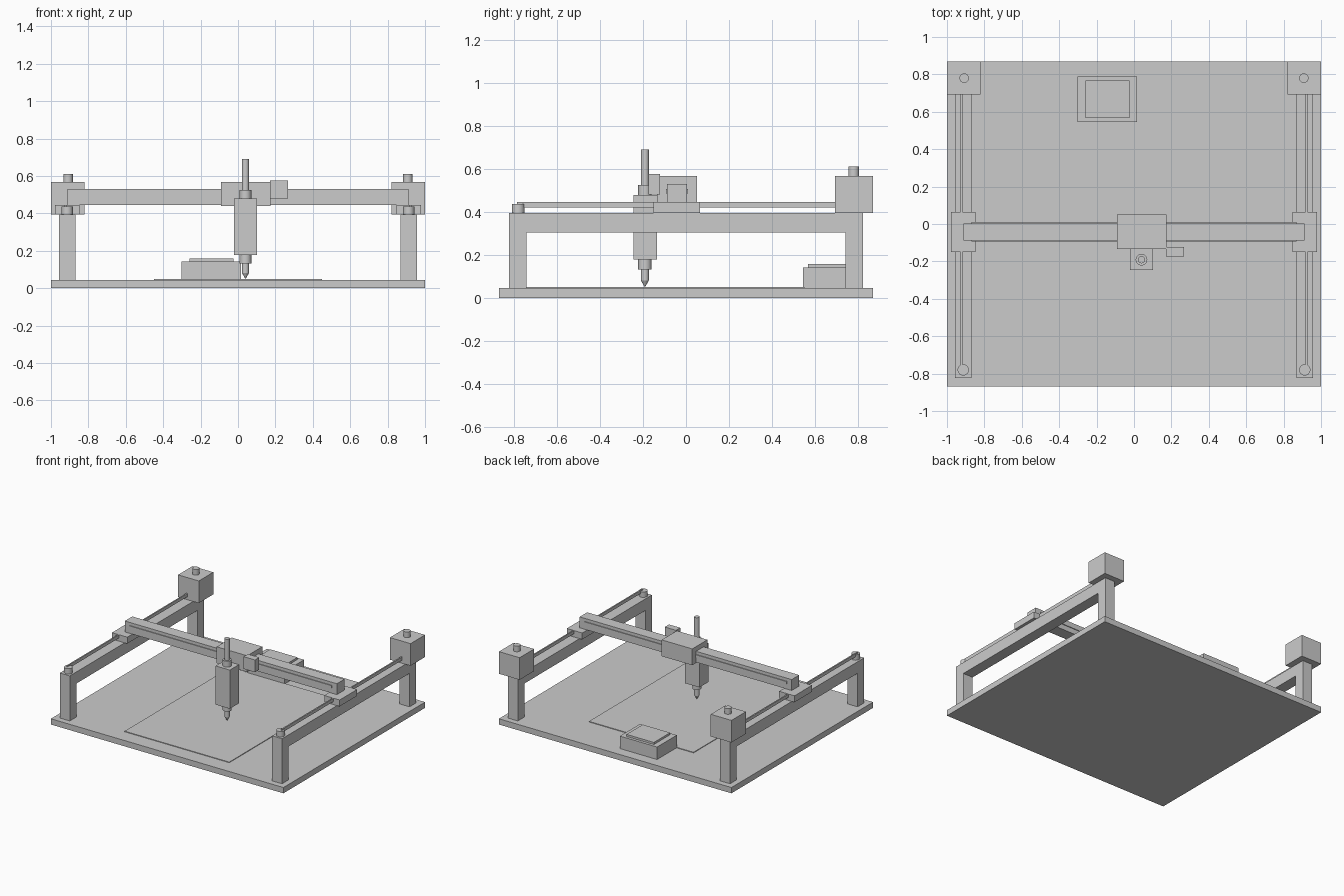
import bpy
import bmesh
import math
from mathutils import Matrix

cube = bpy.data.objects.get("Cube")
if cube:
    bpy.data.objects.remove(cube, do_unlink=True)

# Single plain grey finish
grey = bpy.data.materials.new("plain_grey")
grey.use_nodes = True
colour = (0.6, 0.6, 0.6, 1)
grey.diffuse_color = colour
grey.node_tree.nodes["Principled BSDF"].inputs["Base Color"].default_value = colour


def finish(name, bm):
    mesh = bpy.data.meshes.new(name)
    bm.to_mesh(mesh)
    bm.free()
    mesh.materials.append(grey)
    obj = bpy.data.objects.new(name, mesh)
    bpy.context.collection.objects.link(obj)
    return obj


def box(name, xs, ys, zs):
    """Box from its (min, max) extent on each axis."""
    bm = bmesh.new()
    spans = (xs, ys, zs)
    mid = [(a + b) / 2 for a, b in spans]
    size = [abs(b - a) for a, b in spans] + [1]
    bmesh.ops.create_cube(bm, size=1, matrix=Matrix.Translation(mid) @ Matrix.Diagonal(size))
    return finish(name, bm)


def rod(name, x, y, zs, r_low, r_high=None):
    """Upright cylinder or cone between two heights."""
    bm = bmesh.new()
    bmesh.ops.create_cone(
        bm, cap_ends=True, segments=32, radius1=r_low,
        radius2=r_low if r_high is None else r_high, depth=zs[1] - zs[0],
        matrix=Matrix.Translation((x, y, sum(zs) / 2)))
    obj = finish(name, bm)
    bpy.ops.object.select_all(action='DESELECT')
    obj.select_set(True)
    bpy.context.view_layer.objects.active = obj
    bpy.ops.object.shade_smooth_by_angle(angle=math.radians(40))
    return obj


def around(centre, half):
    return (centre - half, centre + half)


# Base board and thin work sheet
box("base_board", (-1, 1), (-0.87, 0.87), (0, 0.045))
box("work_sheet", (-0.45, 0.45), (-0.75, 0.55), (0.045, 0.05))

# Side frames, mirrored left and right
for side, s in (("left", 1), ("right", -1)):
    rail_x = around(s * 0.913, 0.043)
    for end, y in (("front", -0.783), ("back", 0.783)):
        box(f"{side}_{end}_post", rail_x, around(y, 0.041), (0.045, 0.305))
    box(f"{side}_rail", rail_x, (-0.824, 0.824), (0.305, 0.395))
    box(f"{side}_motor", around(s * 0.911, 0.089), (0.692, 0.87), (0.395, 0.567))
    rod(f"{side}_motor_shaft", s * 0.908, 0.78, (0.567, 0.611), 0.025)
    rod(f"{side}_pulley", s * 0.913, -0.78, (0.395, 0.437), 0.03)
    box(f"{side}_belt", around(s * 0.923, 0.005), (-0.785, 0.70), (0.42, 0.445))
    box(f"{side}_carriage", around(s * 0.913, 0.066), (-0.15, 0.065), (0.395, 0.445))

# Cross beam with a belt strip on both faces
box("cross_beam", (-0.912, 0.912), (-0.088, 0.004), (0.445, 0.53))
for face, y in (("front", -0.09), ("back", 0.006)):
    box(f"{face}_cross_belt", (-0.87, 0.87), around(y, 0.004), (0.485, 0.506))

# Tool carriage and its small side motor
box("tool_carriage", (-0.09, 0.173), (-0.134, 0.052), (0.44, 0.567))
box("side_motor", (0.171, 0.268), (-0.174, -0.122), (0.48, 0.575))

# Tool head
tx, ty = 0.04, -0.191
box("tool_body", around(tx, 0.061), (-0.245, -0.134), (0.178, 0.479))
rod("tool_top_collar", tx, ty, (0.479, 0.525), 0.031)
rod("tool_rod", tx, ty, (0.525, 0.69), 0.019)
rod("tool_bottom_collar", tx, ty, (0.133, 0.178), 0.031)
rod("tool_nose", tx, ty, (0.082, 0.133), 0.019)
rod("tool_tip", tx, ty, (0.052, 0.082), 0.002, 0.019)

# Control box at the back
box("control_box", (-0.303, 0.017), (0.545, 0.788), (0.045, 0.142))
box("control_box_lid", (-0.26, -0.025), (0.567, 0.766), (0.142, 0.158))
